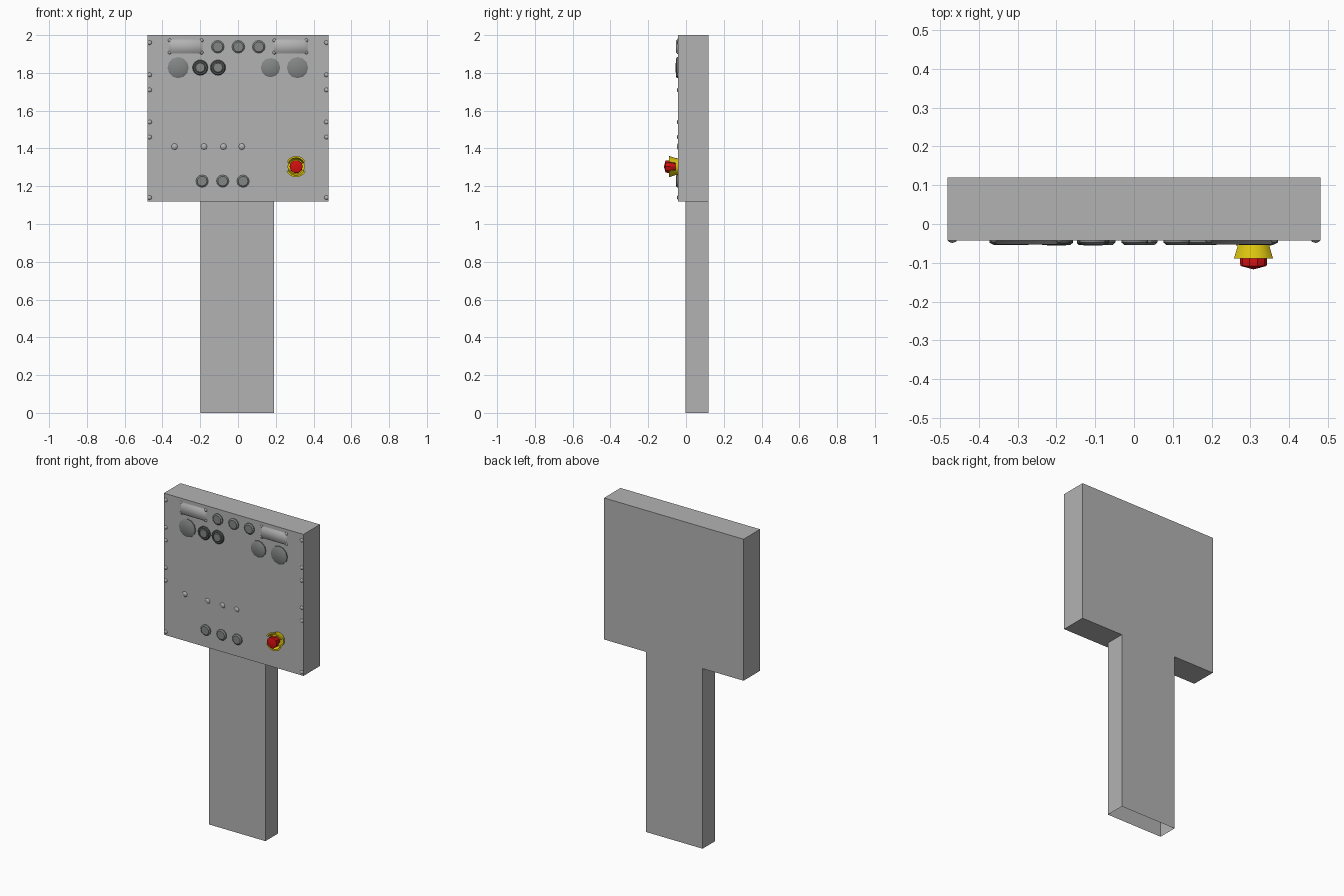
import bpy, bmesh
from math import cos, sin, pi, radians

if "Cube" in bpy.data.objects:
    bpy.data.objects.remove(bpy.data.objects["Cube"])

FRONT = -0.042  # y of the panel face


def material(name, color):
    m = bpy.data.materials.new(name)
    m.use_nodes = True
    m.diffuse_color = (*color, 1)
    m.node_tree.nodes["Principled BSDF"].inputs["Base Color"].default_value = (*color, 1)
    return m


GREY = material("light grey", (0.45, 0.45, 0.45))
DARK = material("button grey", (0.23, 0.24, 0.24))
RING = material("dark ring grey", (0.1, 0.105, 0.105))
RED = material("red", (0.65, 0.005, 0.005))
YELLOW = material("yellow", (0.72, 0.56, 0.005))


def finish(name, bm, mat, angle=None):
    me = bpy.data.meshes.new(name)
    bm.to_mesh(me)
    bm.free()
    ob = bpy.data.objects.new(name, me)
    bpy.context.collection.objects.link(ob)
    me.materials.append(mat)
    if angle:
        bpy.ops.object.select_all(action="DESELECT")
        ob.select_set(True)
        bpy.context.view_layer.objects.active = ob
        bpy.ops.object.shade_smooth_by_angle(angle=radians(angle))
    return ob


def box(name, lo, hi, mat, open_bottom=False):
    bm = bmesh.new()
    bmesh.ops.create_cube(bm, size=1)
    for v in bm.verts:
        v.co = [(a + b) / 2 + c * (b - a) for a, b, c in zip(lo, hi, v.co)]
    if open_bottom:
        bm.normal_update()
        low = [f for f in bm.faces if f.normal.z < -0.5]
        bmesh.ops.delete(bm, geom=low, context="FACES_ONLY")
    return finish(name, bm, mat)


def lathe(name, x, z, profile, mat, segs=12, start=0.0, sweep=2 * pi, angle=30, loop=False):
    """Turn (radius, distance ahead of panel) points about the forward axis."""
    bm = bmesh.new()
    full = sweep > 6.28
    steps = segs if full else segs + 1
    rows = []
    for i in range(steps):
        a = start + sweep * i / segs
        rows.append([bm.verts.new((x + r * cos(a), FRONT - d, z + r * sin(a)))
                     for r, d in profile])
    count = len(profile)
    for i in range(segs):
        p, q = rows[i], rows[(i + 1) % steps]
        for j in range(count if loop else count - 1):
            k = (j + 1) % count
            bm.faces.new((p[j], p[k], q[k], q[j]))
    if loop and not full:
        bm.faces.new(rows[0])
        bm.faces.new(rows[-1])
    elif not loop and profile[-1][0] > 0:
        bm.faces.new([r[-1] for r in rows])
    bmesh.ops.remove_doubles(bm, verts=bm.verts, dist=1e-5)
    if not loop:
        rim = [e for e in bm.edges if e.is_boundary]
        bmesh.ops.holes_fill(bm, edges=rim)
    bmesh.ops.recalc_face_normals(bm, faces=bm.faces)
    return finish(name, bm, mat, angle)


def button(name, x, z, r, mat=DARK):
    lathe(name, x, z, [(r, 0), (r, 0.006), (r * 0.78, 0.012)], mat)


def dome(name, x, z, r):
    lathe(name, x, z, [(r, 0), (r * 0.75, 0.004), (0, 0.007)], GREY, segs=8, angle=60)


# Cabinet and hollow post
box("cabinet", (-0.48, FRONT, 1.12), (0.48, 0.12, 2), GREY)
box("post", (-0.198, -0.002, 0), (0.19, 0.12, 1.12), GREY, open_bottom=True)

# Bulged display windows with corner studs
for side, cx in (("right", -0.277), ("left", 0.277)):
    bm = bmesh.new()
    bmesh.ops.create_cube(bm, size=1)
    for v in bm.verts:
        ahead = v.co.y < 0
        inset = 0.84 if ahead else 1
        v.co = (cx + v.co.x * 0.18 * inset, FRONT - (0.011 if ahead else 0),
                1.94 + v.co.z * 0.074 * inset)
    finish(side + "_display", bm, GREY, 80)
    for sx in (-1, 1):
        for sz in (-1, 1):
            dome("display_stud", cx + sx * 0.084, 1.94 + sz * 0.032, 0.01)

# Small push buttons, upper and lower rows
for x in (-0.107, 0.002, 0.11):
    button("upper_button", x, 1.938, 0.034)
for x in (-0.19, -0.081, 0.027):
    button("lower_button", x, 1.227, 0.033)

# Large dials
for x, r in ((-0.317, 0.056), (0.172, 0.051), (0.315, 0.056)):
    button("dial", x, 1.828, r)

# Ringed buttons
for x in (-0.2, -0.106):
    lathe("button_ring", x, 1.828,
          [(0.041, 0), (0.041, 0.007), (0.036, 0.012), (0.028, 0.012), (0.028, 0)],
          RING, segs=16, loop=True)
    lathe("ringed_button", x, 1.828, [(0.028, 0), (0.028, 0.009), (0.024, 0.013)], DARK)

# Indicator lamps
for x in (-0.336, -0.18, -0.077, 0.02):
    dome("indicator_lamp", x, 1.41, 0.017)

# Panel screws down both edges
for x in (-0.468, 0.468):
    for z in (1.96, 1.79, 1.71, 1.54, 1.46, 1.14):
        dome("panel_screw", x, z, 0.012)

# Emergency stop: yellow collar, two flared guards, red mushroom head
EX, EZ = 0.308, 1.304
lathe("stop_collar", EX, EZ, [(0.043, 0), (0.046, 0.014)], YELLOW, segs=16)
for name, mid in (("upper_guard", pi / 2), ("lower_guard", -pi / 2)):
    half = radians(64)
    lathe(name, EX, EZ, [(0.044, 0.01), (0.056, 0.047), (0.047, 0.047), (0.037, 0.01)],
          YELLOW, segs=8, start=mid - half, sweep=2 * half, loop=True)
lathe("stop_button", EX, EZ,
      [(0.021, 0.012), (0.024, 0.025), (0.035, 0.046), (0.034, 0.066), (0, 0.075)],
      RED, segs=10)
